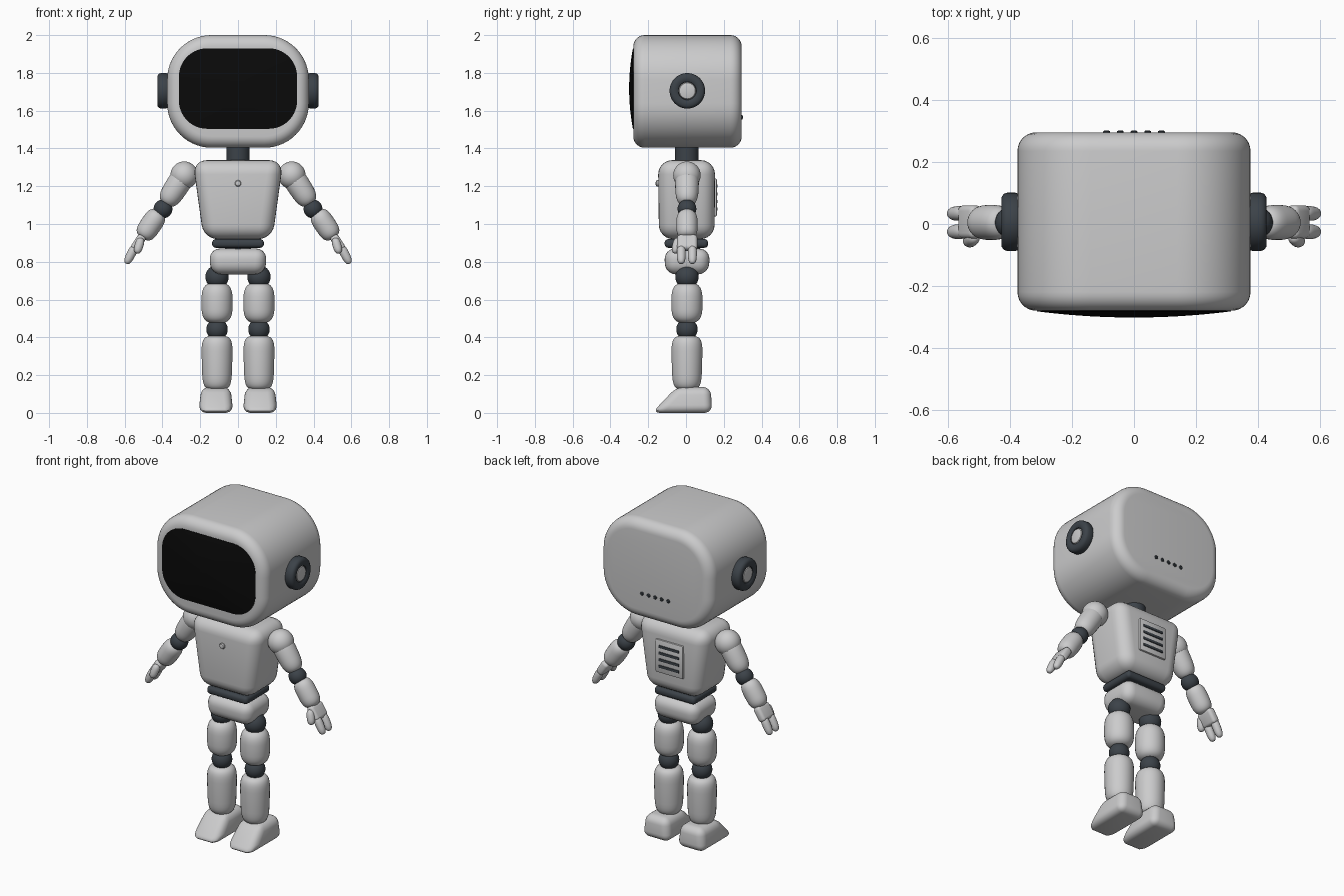
import bpy, bmesh, math
from mathutils import Vector, Matrix

if "Cube" in bpy.data.objects:
    bpy.data.objects.remove(bpy.data.objects["Cube"])


def material(name, rgb):
    m = bpy.data.materials.new(name)
    m.diffuse_color = (*rgb, 1)
    m.use_nodes = True
    m.node_tree.nodes["Principled BSDF"].inputs["Base Color"].default_value = m.diffuse_color
    return m


SHELL = material("light_grey_shell", (0.60, 0.60, 0.605))
JOINT = material("dark_slate_joint", (0.045, 0.055, 0.066))
BLACK = material("black_glass", (0.003, 0.003, 0.003))


def finish(bm, name, mat, mirror):
    bmesh.ops.recalc_face_normals(bm, faces=bm.faces)
    mesh = bpy.data.meshes.new(name)
    bm.to_mesh(mesh)
    bm.free()
    mesh.materials.append(mat)
    ob = bpy.data.objects.new(name, mesh)
    bpy.context.collection.objects.link(ob)
    bpy.ops.object.select_all(action='DESELECT')
    ob.select_set(True)
    bpy.context.view_layer.objects.active = ob
    bpy.ops.object.shade_smooth_by_angle(angle=math.radians(35))
    if mirror:
        ob.modifiers.new("mirror", 'MIRROR').use_mirror_merge = False
    return ob


def loft(name, rings, mat, mirror=False):
    """Skin a list of equal-length point rings and cap both ends."""
    bm = bmesh.new()
    vs = [[bm.verts.new(p) for p in ring] for ring in rings]
    n = len(vs[0])
    for a, b in zip(vs, vs[1:]):
        for i in range(n):
            j = (i + 1) % n
            bm.faces.new((a[i], a[j], b[j], b[i]))
    bm.faces.new(vs[0])
    bm.faces.new(vs[-1])
    return finish(bm, name, mat, mirror)


def lathe(name, origin, axis, profile, mat, mirror=False, n=32):
    """Revolve (distance, radius) pairs round an axis."""
    d = Vector(axis).normalized()
    u = d.orthogonal().normalized()
    w = d.cross(u)
    rings = []
    for t, r in profile:
        c = Vector(origin) + d * t
        rings.append([c + (u * math.cos(2 * math.pi * i / n) + w * math.sin(2 * math.pi * i / n)) * r
                      for i in range(n)])
    return loft(name, rings, mat, mirror)


def pill(name, p0, p1, r0, r1, power, mat, mirror=True, steps=20, n=28):
    """Rounded barrel between two points; a higher power gives squarer ends."""
    axis = Vector(p1) - Vector(p0)
    prof = []
    for k in range(steps + 1):
        a = math.pi * (0.01 + 0.98 * k / steps)
        c = math.cos(a)
        t = 0.5 - 0.5 * math.copysign(abs(c) ** (2 / power), c)
        prof.append((t * axis.length, (r0 + (r1 - r0) * t) * math.sin(a) ** (2 / power)))
    return lathe(name, p0, axis, prof, mat, mirror, n)


def ball(name, c, r, mat):
    c = Vector(c)
    return pill(name, c + Vector((0, 0, r)), c - Vector((0, 0, r)), r, r, 2, mat)


def box(name, bottom, top, z0, z1, bevel, mat, mirror=False, loc=(0, 0, 0), tilt=0, seg=6):
    """Bevelled block; bottom and top are (x0, x1, y0, y1) rectangles."""
    bm = bmesh.new()
    vs = []
    for (x0, x1, y0, y1), z in ((bottom, z0), (top, z1)):
        vs.append([bm.verts.new((x, y, z)) for x, y in ((x0, y0), (x1, y0), (x1, y1), (x0, y1))])
    bm.faces.new(vs[0])
    bm.faces.new(vs[1])
    for i in range(4):
        j = (i + 1) % 4
        bm.faces.new((vs[0][i], vs[0][j], vs[1][j], vs[1][i]))
    bmesh.ops.recalc_face_normals(bm, faces=bm.faces)
    bmesh.ops.bevel(bm, geom=bm.edges[:], offset=bevel, offset_type='OFFSET', segments=seg,
                    profile=0.5, affect='EDGES', clamp_overlap=True)
    bm.transform(Matrix.Translation(loc) @ Matrix.Rotation(tilt, 4, 'Y'))
    return finish(bm, name, mat, mirror)


def round_rect(hx, hz, r, y, cz, n=14):
    pts = []
    for q, (sx, sz) in enumerate(((1, 1), (-1, 1), (-1, -1), (1, -1))):
        for k in range(n + 1):
            a = math.pi / 2 * (q + k / n)
            pts.append((sx * (hx - r) + r * math.cos(a), y, cz + sz * (hz - r) + r * math.sin(a)))
    return pts


# Head: rounded-rectangle tube with softly rolled front and back rims
HX, HZ, HR, CZ, Y0, Y1, B = 0.375, 0.298, 0.235, 1.702, -0.279, 0.295, 0.06
roll = [(B * (1 - math.sin(a)), B * (1 - math.cos(a)))
        for a in (math.pi / 2 * k / 7 for k in range(8))]
front = [round_rect(HX - i, HZ - i, HR - i, Y0 + d, CZ) for i, d in roll]
back = [round_rect(HX - i, HZ - i, HR - i, Y1 - d, CZ) for i, d in reversed(roll)]
loft("head", front + back, SHELL)

# Visor: shallow dome set on the face
VZ = 1.717
visor = [round_rect(0.313, 0.213, 0.15, -0.27, VZ)]
for k in range(10):
    s = 1 - k / 9.1
    visor.append(round_rect(0.313 * s, 0.213 * s, 0.15 * s, -0.301 + 0.02 * s * s, VZ))
loft("visor", visor, BLACK)

# Ear pods
lathe("ear_ring", (0, 0.007, 1.705), (1, 0, 0),
      [(0.35, 0.085), (0.372, 0.09), (0.382, 0.094), (0.408, 0.094), (0.419, 0.09),
       (0.426, 0.08), (0.427, 0.06), (0.42, 0.048), (0.41, 0.046)], JOINT, True, 40)
lathe("ear_cap", (0, 0.007, 1.705), (1, 0, 0),
      [(0.38, 0.046), (0.415, 0.046), (0.421, 0.042), (0.424, 0.03), (0.425, 0.005)], SHELL, True)

# Row of small vents on the back of the head
for i in range(5):
    lathe("head_vent", ((i - 2) * 0.044, 0, 1.565), (0, 1, 0),
          [(0.28, 0.011), (0.298, 0.011), (0.301, 0.007)], JOINT, n=16)

# Neck, torso, waist and pelvis
lathe("neck", (0, 0.003, 1.30), (0, 0, 1), [(0, 0.062), (0.13, 0.062)], JOINT)
box("torso", (-0.182, 0.182, -0.143, 0.151), (-0.24, 0.24, -0.148, 0.154), 0.92, 1.338, 0.075, SHELL)
box("waist", (-0.137, 0.137, -0.113, 0.117), (-0.137, 0.137, -0.113, 0.117), 0.874, 0.92, 0.02, JOINT)
lathe("waist_core", (0, 0.003, 0.84), (0, 0, 1), [(0, 0.07), (0.11, 0.07)], JOINT)
box("pelvis", (-0.145, 0.145, -0.11, 0.12), (-0.153, 0.153, -0.115, 0.127), 0.733, 0.87, 0.058, SHELL)

# Chest button
lathe("chest_button", (0, 0, 1.215), (0, -1, 0),
      [(0.13, 0.017), (0.154, 0.017), (0.159, 0.013), (0.161, 0.004)], SHELL, n=20)

# Back panel with slots
box("back_panel", (-0.092, 0.092, 0.135, 0.163), (-0.092, 0.092, 0.135, 0.163),
    1.04, 1.24, 0.006, SHELL, seg=2)
for i in range(4):
    z = 1.08 + 0.04 * i
    box("back_slot", (-0.068, 0.068, 0.16, 0.168), (-0.068, 0.068, 0.16, 0.168),
        z - 0.008, z + 0.008, 0.003, JOINT, seg=2)

# Legs
LX, LY = 0.111, 0.005
ball("hip_joint", (LX, LY, 0.72), 0.062, JOINT)
pill("thigh", (LX, LY, 0.69), (LX, LY, 0.475), 0.083, 0.083, 3.2, SHELL)
ball("knee_joint", (LX, LY, 0.442), 0.057, JOINT)
pill("shin", (LX, LY, 0.408), (LX, LY, 0.122), 0.085, 0.077, 4.5, SHELL)
box("foot", (0.025, 0.209, -0.18, 0.139), (0.04, 0.194, -0.05, 0.13), 0, 0.137, 0.042, SHELL, True)

# Arms
ball("shoulder", (0.285, 0.005, 1.258), 0.073, SHELL)
pill("upper_arm", (0.275, 0.005, 1.275), (0.385, 0.005, 1.105), 0.066, 0.058, 3.2, SHELL)
ball("elbow_joint", (0.397, 0.005, 1.08), 0.05, JOINT)
pill("forearm", (0.415, 0.005, 1.065), (0.508, 0.005, 0.927), 0.057, 0.056, 3.2, SHELL)

# Hands
palm = (-0.024, 0.024, -0.05, 0.057)
box("palm", palm, palm, -0.045, 0.045, 0.018, SHELL, True, (0.528, 0.003, 0.9),
    math.radians(-33), 4)
for y in (-0.025, 0.034):
    pill("finger", (0.543, y, 0.885), (0.592, y, 0.79), 0.025, 0.022, 2.8, SHELL, n=18)
pill("thumb", (0.512, -0.04, 0.925), (0.536, -0.06, 0.845), 0.024, 0.022, 2.6, SHELL, n=18)
